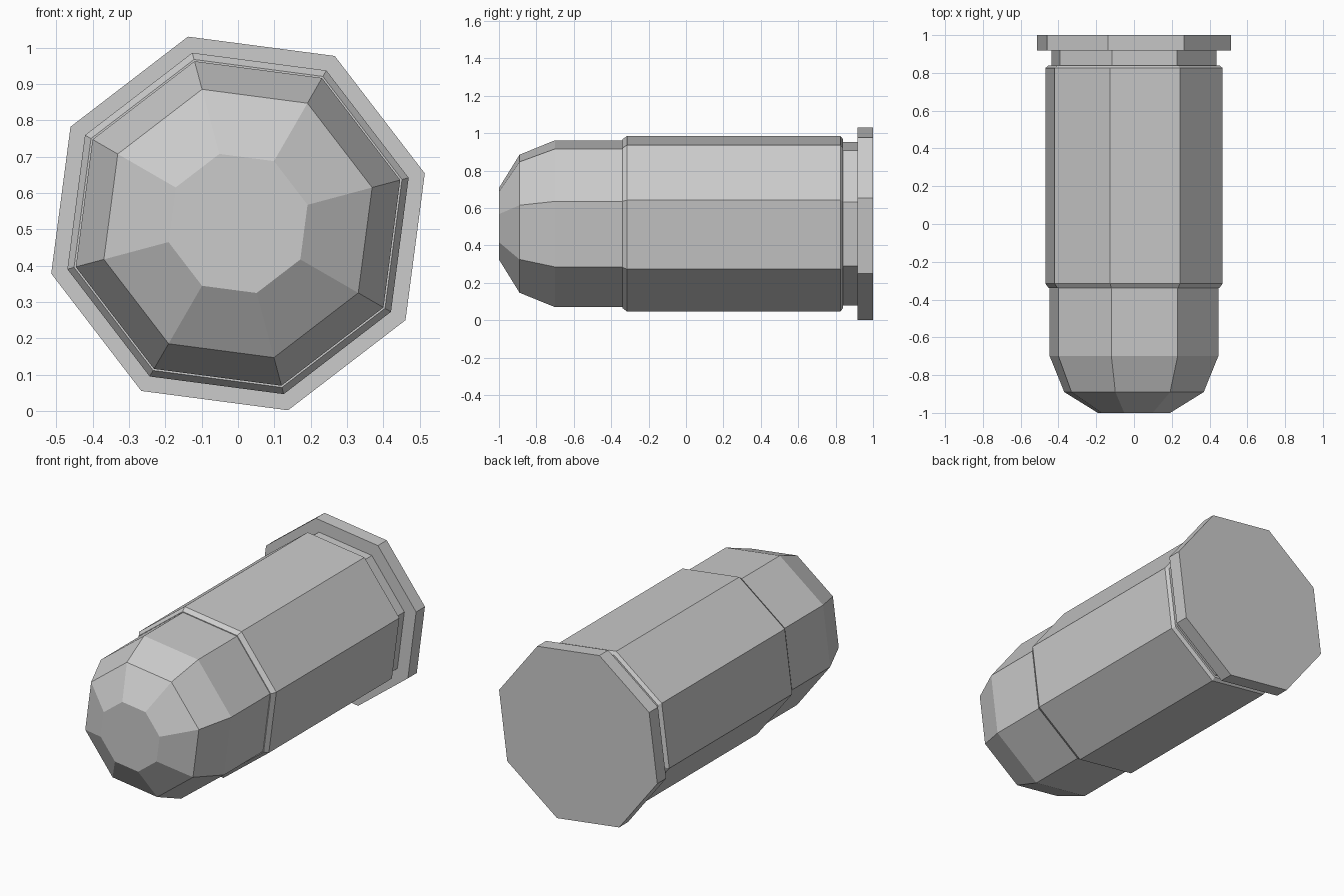
import bpy, bmesh, math

if "Cube" in bpy.data.objects:
    bpy.data.objects.remove(bpy.data.objects["Cube"])

SIDES = 8
TURN = math.radians(15)
AXIS_Z = 0.516


def lathe(name, profile):
    """Closed octagonal solid along y from (radius, y) rings."""
    bm = bmesh.new()
    rings = []
    for r, y in profile:
        angles = [TURN + 2 * math.pi * i / SIDES for i in range(SIDES)]
        rings.append([bm.verts.new((r * math.cos(a), y, AXIS_Z + r * math.sin(a)))
                      for a in angles])
    for a, b in zip(rings, rings[1:]):
        for i in range(SIDES):
            j = (i + 1) % SIDES
            bm.faces.new((a[i], a[j], b[j], b[i]))
    bm.faces.new(rings[0])
    bm.faces.new(rings[-1])
    bmesh.ops.recalc_face_normals(bm, faces=bm.faces[:])
    mesh = bpy.data.meshes.new(name)
    bm.to_mesh(mesh)
    bm.free()
    obj = bpy.data.objects.new(name, mesh)
    bpy.context.collection.objects.link(obj)
    return obj


# Rounded nose with flat tip
lathe("bullet_nose", [(0.198, -1.0), (0.382, -0.89), (0.462, -0.70), (0.462, -0.33)])

# Casing: chamfered body, extraction groove and rim
lathe("casing", [(0.467, -0.34), (0.486, -0.315), (0.486, 0.826), (0.467, 0.84),
                 (0.453, 0.84), (0.453, 0.918), (0.532, 0.918), (0.532, 1.0)])
